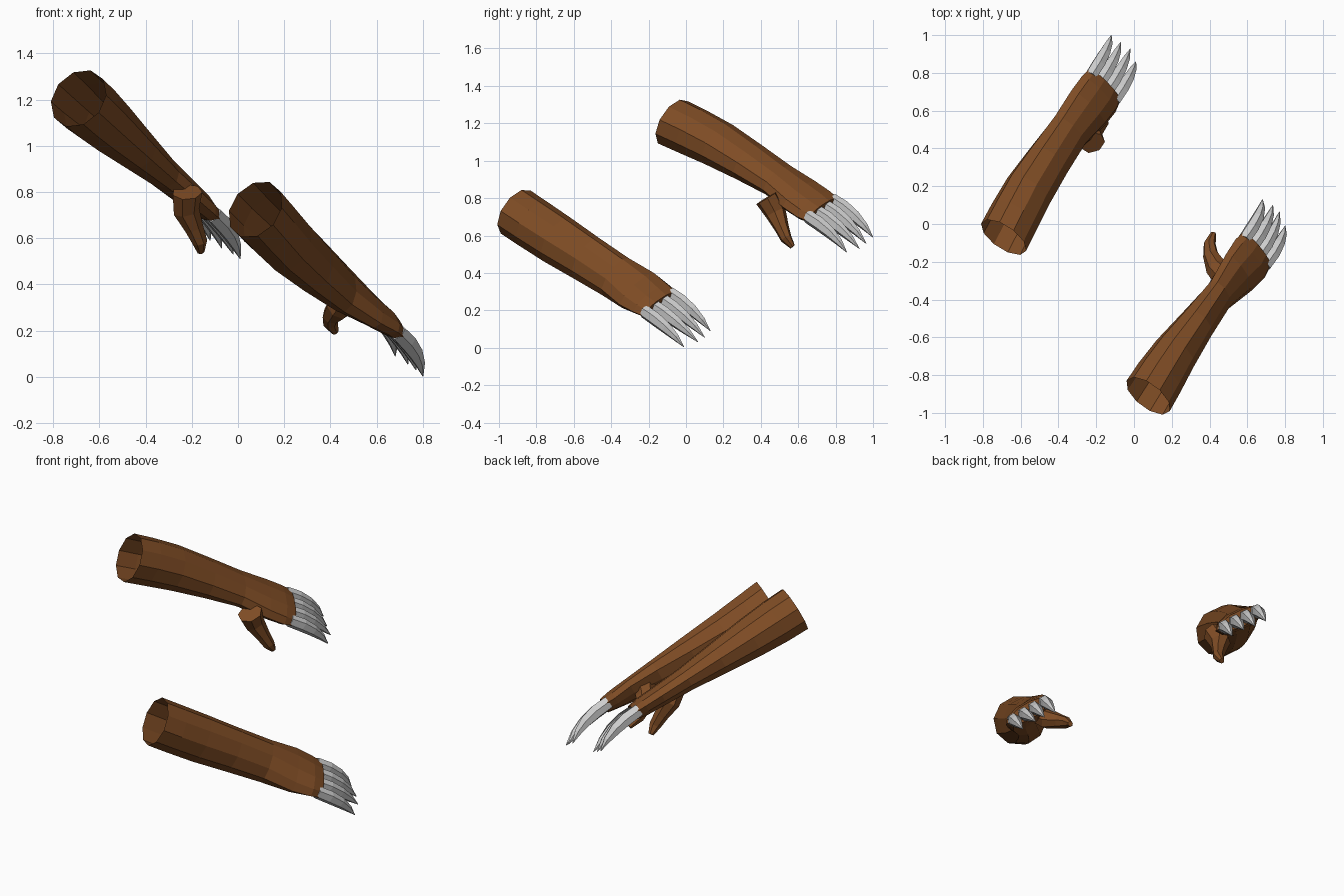
import bpy, bmesh, math
from mathutils import Vector as V

cube = bpy.data.objects.get("Cube")
if cube:
    bpy.data.objects.remove(cube)


def material(name, color):
    m = bpy.data.materials.new(name)
    m.use_nodes = True
    m.diffuse_color = (*color, 1)
    m.node_tree.nodes["Principled BSDF"].inputs["Base Color"].default_value = (*color, 1)
    return m


BROWN = material("brown hide", (0.21, 0.072, 0.018))
GREY = material("pale claw", (0.62, 0.62, 0.62))


def loft(name, rings, sides, mat, cap_start=True):
    """Skin elliptical rings given as (centre, axis u, axis v, twist in degrees)."""
    bm = bmesh.new()
    loops = []
    for c, u, v, twist in rings:
        uh, vh = u.normalized(), v.normalized()
        ct, st = math.cos(math.radians(twist)), math.sin(math.radians(twist))
        loop = []
        for i in range(sides):
            ang = math.tau * i / sides
            # the twist turns the ellipse while the points keep their bearing
            p, q = math.cos(ang - math.radians(twist)), math.sin(ang - math.radians(twist))
            p, q = p * u.length, q * v.length
            loop.append(bm.verts.new(c + uh * (p * ct - q * st) + vh * (p * st + q * ct)))
        loops.append(loop)
    for a, b in zip(loops, loops[1:]):
        for i in range(sides):
            j = (i + 1) % sides
            bm.faces.new((a[i], a[j], b[j], b[i]))
    bm.faces.new(loops[-1])
    if cap_start:
        bm.faces.new(loops[0][::-1])
    bmesh.ops.recalc_face_normals(bm, faces=bm.faces)
    me = bpy.data.meshes.new(name)
    bm.to_mesh(me)
    bm.free()
    me.materials.append(mat)
    ob = bpy.data.objects.new(name, me)
    bpy.context.collection.objects.link(ob)
    return ob


def tube(name, points, radii, across, sides, mat):
    """Loft along a path; each radius is a (width, height) pair."""
    rings = []
    for i, p in enumerate(points):
        t = (points[min(i + 1, len(points) - 1)] - points[max(i - 1, 0)]).normalized()
        u = (across - t * across.dot(t)).normalized()
        rings.append((p, u * radii[i][0], u.cross(t) * radii[i][1], 0))
    return loft(name, rings, sides, mat)


# forearm to knuckles: fraction along, half width, half thickness, bend share
SECTIONS = [(0, .142, .136, 0), (.12, .14, .133, .5), (.28, .137, .12, 1), (.48, .128, .096, 1),
            (.68, .122, .072, .8), (.84, .142, .062, .25), (.94, .144, .056, 0), (1, .132, .045, 0)]


def build_arm(side, start, knuckle, across, bend, twist, thumb, tips):
    start, knuckle = V(start), V(knuckle)
    f = (knuckle - start).normalized()
    w = V(across)
    w = (w - f * w.dot(f)).normalized()
    n = w.cross(f)

    # sleeve-like arm, open at the elbow, flattening into the palm
    rings = []
    for k, a, b, share in SECTIONS:
        c = start.lerp(knuckle, k) + (w * bend[0] + n * bend[1]) * share
        rings.append((c, w * a, n * b, twist * share))
    loft(side + "_arm", rings, 10, BROWN, cap_start=False)

    # hooked thumb
    tube(side + "_thumb", [V(p) for p in thumb],
         [(.06, .07), (.058, .058), (.04, .042), (.03, .034), (.014, .016)], w, 7, BROWN)

    # four claws curving down from the knuckles
    for i, tip in enumerate(tips):
        base = knuckle + w * (.067 * (i - 1.5)) - f * .025
        ctrl = base + f * .18
        path, radii = [], []
        for t, s in ((0, .95), (.25, 1), (.5, .86), (.75, .55), (1, .04)):
            path.append(base * (1 - t) ** 2 + ctrl * (2 * t * (1 - t)) + V(tip) * t * t)
            radii.append((.035 * s, .041 * s))
        tube(f"{side}_claw_{i + 1}", path, radii, w, 6, GREY)


build_arm("right", (-.69, -.07, 1.205), (-.155, .735, .735), (.17, -.17, -.12), (-.03, 0), 0,
          [(-.22, .43, .80), (-.225, .48, .72), (-.19, .51, .645), (-.165, .535, .585), (-.16, .57, .54)],
          [(-.12, 1, .59), (-.07, .963, .557), (-.02, .927, .53), (.01, .86, .51)])
build_arm("left", (.075, -.91, .725), (.65, -.135, .23), (.16, -.185, -.14), (-.01, -.02), -40,
          [(.49, -.29, .36), (.435, -.23, .30), (.405, -.16, .265), (.4, -.105, .235), (.42, -.05, .195)],
          [(.68, .13, .09), (.735, .1, .055), (.77, .065, .03), (.8, -.01, .003)])
